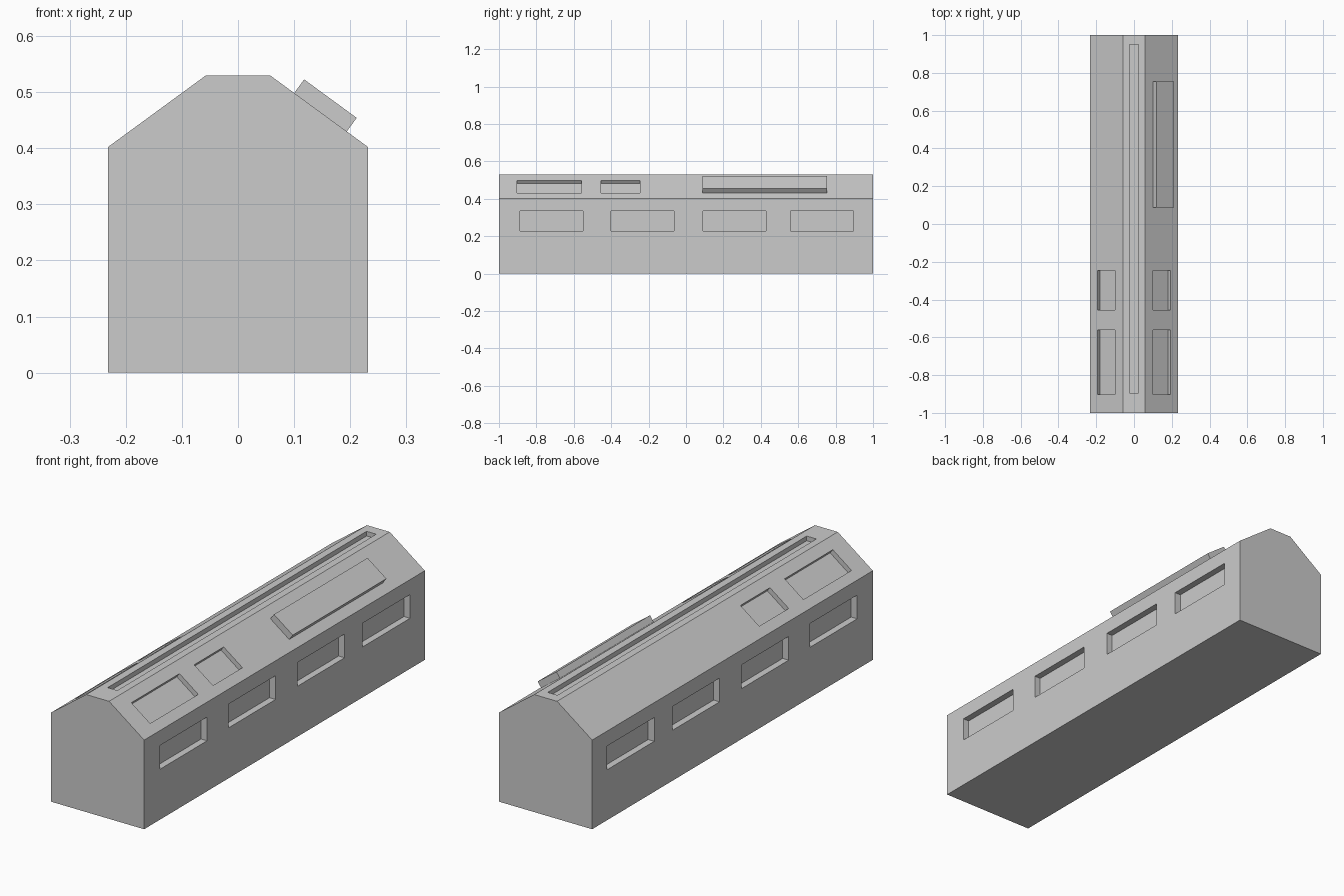
import bpy, bmesh, math
from mathutils import Matrix, Vector

if "Cube" in bpy.data.objects:
    bpy.data.objects.remove(bpy.data.objects["Cube"])

HW, RIDGE, EAVE, TOP = 0.232, 0.057, 0.402, 0.53
SLOPE = math.atan2(TOP - EAVE, HW - RIDGE)


def make_object(name, bm):
    bmesh.ops.recalc_face_normals(bm, faces=bm.faces)
    mesh = bpy.data.meshes.new(name)
    bm.to_mesh(mesh)
    bm.free()
    obj = bpy.data.objects.new(name, mesh)
    bpy.context.collection.objects.link(obj)
    return obj


def add_box(bm, centre, size, tilt=0.0):
    m = (Matrix.Translation(centre) @ Matrix.Rotation(tilt, 4, 'Y')
         @ Matrix.Diagonal((*size, 1)))
    bmesh.ops.create_cube(bm, size=1, matrix=m)


def add_roof_box(bm, side, y0, y1, low, high):
    """Box on the roof slope, spanning low..high along the slope normal."""
    mid_x = 0.147
    mid_z = TOP - (mid_x - RIDGE) * math.tan(SLOPE)
    off = (low + high) / 2
    centre = Vector((side * (mid_x + off * math.sin(SLOPE)), (y0 + y1) / 2,
                     mid_z + off * math.cos(SLOPE)))
    add_box(bm, centre, (0.116, y1 - y0, high - low), side * SLOPE)


# Long body with a flat-topped pitched roof
bm = bmesh.new()
profile = [(-HW, 0), (HW, 0), (HW, EAVE), (RIDGE, TOP), (-RIDGE, TOP), (-HW, EAVE)]
face = bm.faces.new([bm.verts.new((x, -1, z)) for x, z in profile])
ext = bmesh.ops.extrude_face_region(bm, geom=[face])
bmesh.ops.translate(bm, vec=(0, 2, 0),
                    verts=[v for v in ext['geom'] if isinstance(v, bmesh.types.BMVert)])
body = make_object("body", bm)

# Recess cutters: side windows, roof windows and ridge groove
bm = bmesh.new()
for side in (-1, 1):
    for y in (-0.72, -0.232, 0.26, 0.726):
        add_box(bm, (side * HW, y, 0.281), (0.06, 0.337, 0.107))
    for y0, y1 in ((-0.903, -0.56), (-0.455, -0.245)):
        add_roof_box(bm, side, y0, y1, -0.022, 0.03)
add_box(bm, (0, 0.028, TOP), (0.048, 1.845, 0.042))
cutter = make_object("recess_cutter", bm)
cutter.hide_render = True

mod = body.modifiers.new("recesses", 'BOOLEAN')
mod.operation = 'DIFFERENCE'
mod.solver = 'EXACT'
mod.object = cutter
bpy.context.view_layer.objects.active = body
body.select_set(True)
bpy.ops.object.modifier_apply(modifier=mod.name)
bpy.data.objects.remove(cutter, do_unlink=True)

# Raised panel on the right roof slope
bm = bmesh.new()
add_roof_box(bm, 1, 0.088, 0.755, -0.001, 0.03)
make_object("roof_panel", bm)
